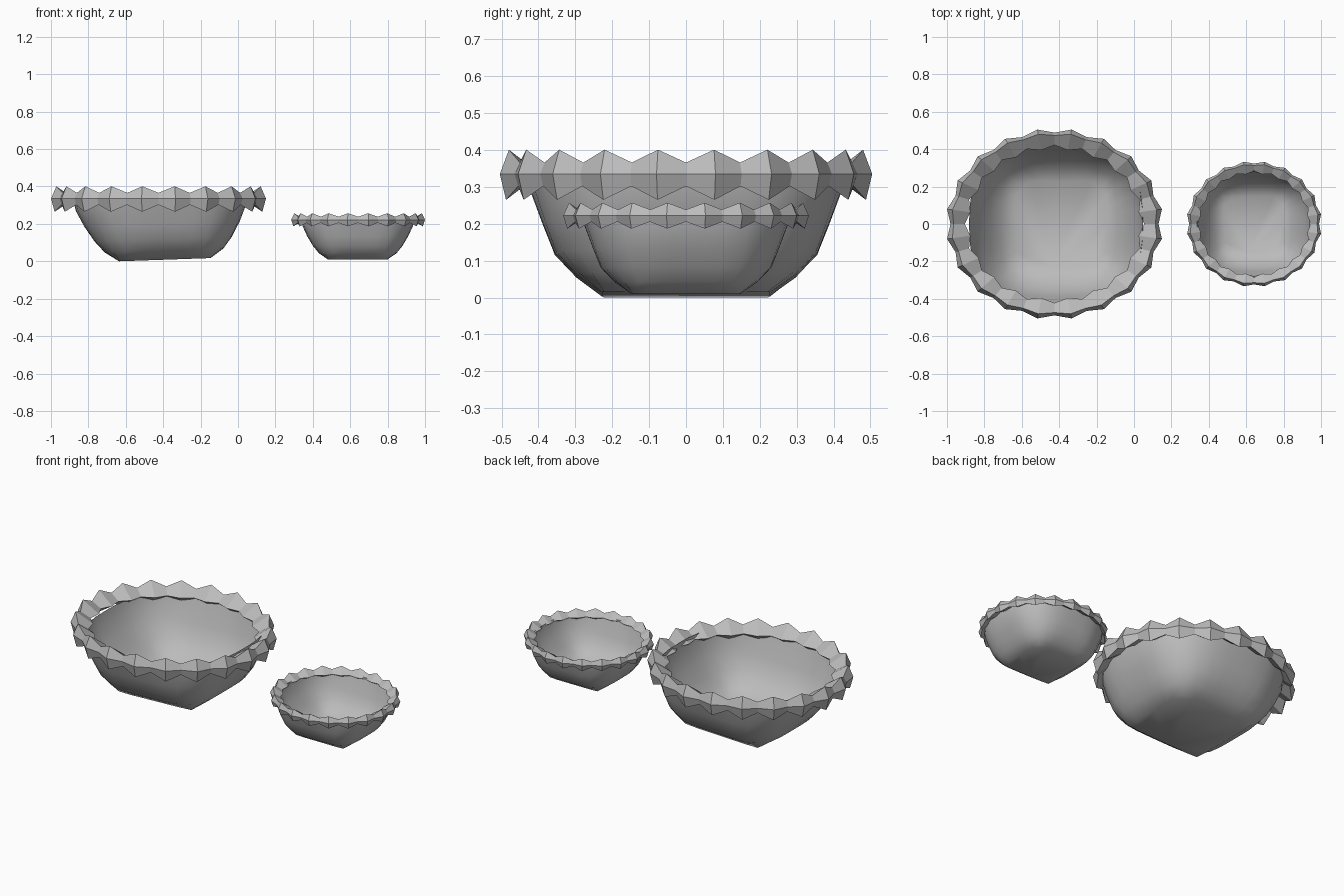
import bpy, bmesh
from math import sin, cos, pi, radians
from mathutils import Matrix

cube = bpy.data.objects.get("Cube")
if cube:
    bpy.data.objects.remove(cube)

clay = bpy.data.materials.new("grey_clay")
clay.use_nodes = True
clay.diffuse_color = (0.5, 0.5, 0.5, 1)
clay.node_tree.nodes["Principled BSDF"].inputs["Base Color"].default_value = (0.5, 0.5, 0.5, 1)


def finish(name, bm, smooth):
    for face in bm.faces:
        face.smooth = smooth
    mesh = bpy.data.meshes.new(name)
    bm.to_mesh(mesh)
    bm.free()
    mesh.materials.append(clay)
    obj = bpy.data.objects.new(name, mesh)
    bpy.context.collection.objects.link(obj)


def bridge(bm, a, b):
    n = len(a)
    for i in range(n):
        j = (i + 1) % n
        bm.faces.new((a[i], a[j], b[j], b[i]))


# Bowl shell: a square base that blends into a rounded rim.
# Each level is x half-width, y half-width, height, superellipse power.
LEVELS = [
    (0.245, 0.228, 0.0, 30),
    (0.318, 0.298, 0.05, 4.5),
    (0.367, 0.356, 0.11, 3.6),
    (0.415, 0.388, 0.19, 3.2),
    (0.454, 0.42, 0.275, 2.9),
    (0.465, 0.44, 0.335, 2.7),
]


def bowl(name, centre, scale, base_z, tilt, shift, sides=32):
    bm = bmesh.new()
    top = LEVELS[-1][2]
    rings = []
    for rx, ry, z, power in LEVELS:
        ring = []
        offset = shift * (1 - z / top)
        for i in range(sides):
            a = 2 * pi * i / sides
            r = (abs(cos(a)) ** power + abs(sin(a)) ** power) ** (-1 / power)
            ring.append(bm.verts.new((offset + rx * r * cos(a), ry * r * sin(a), z)))
        rings.append(ring)
    for low, high in zip(rings, rings[1:]):
        bridge(bm, low, high)
    bm.faces.new(rings[0][::-1])
    # Tip slightly about the rim, then size and place
    pivot = Matrix.Translation((0, 0, top))
    lean = pivot @ Matrix.Rotation(radians(-tilt), 4, "Y") @ pivot.inverted()
    place = Matrix.Translation((centre, 0, base_z)) @ Matrix.Scale(scale, 4)
    bm.transform(place @ lean)
    finish(name, bm, True)


# Crimped rim: a four-sided section (outer, top, inner, bottom) that swells
# and shrinks around a circle, widened in x into an oval
def crimped_rim(name, centre, widen, radius, z, section, teeth=20):
    bm = bmesh.new()
    loops = []
    for i in range(teeth * 2):
        a = pi * i / teeth
        depth, height = (1, 1) if i % 2 else (0.6, 0.47)
        loop = []
        for d, h in section:
            r = radius + d * depth
            loop.append(bm.verts.new((centre + widen * r * cos(a), r * sin(a), z + h * height)))
        loops.append(loop)
    for i, loop in enumerate(loops):
        bridge(bm, loop, loops[(i + 1) % len(loops)])
    bmesh.ops.recalc_face_normals(bm, faces=bm.faces[:])
    finish(name, bm, False)


bowl("large_bowl", -0.417, 1.0, 0.008, 2.0, 0.014)
crimped_rim("large_rim", -0.425, 1.138, 0.455, 0.335,
            [(0.056, 0), (0.031, 0.066), (-0.055, 0), (0.039, -0.07)])
bowl("small_bowl", 0.64, 0.65, 0.01, 0, 0)
crimped_rim("small_rim", 0.642, 1.075, 0.302, 0.222,
            [(0.035, 0), (0.019, 0.035), (-0.033, 0), (0.024, -0.035)])
